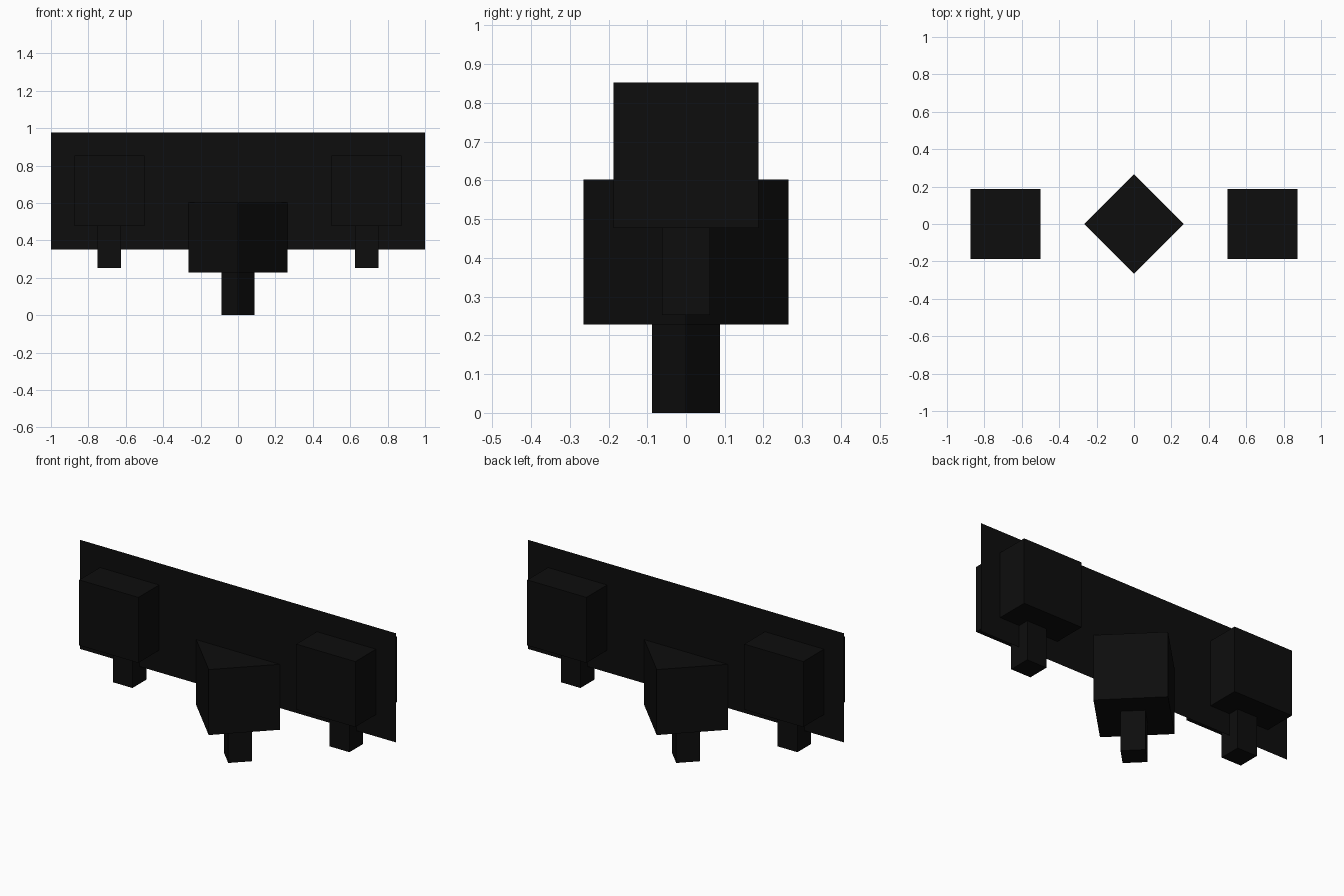
import bpy, bmesh, math
from mathutils import Matrix

if "Cube" in bpy.data.objects:
    bpy.data.objects.remove(bpy.data.objects["Cube"])

black = bpy.data.materials.new("near_black")
black.diffuse_color = (0.004, 0.004, 0.004, 1)
black.use_nodes = True
black.node_tree.nodes["Principled BSDF"].inputs["Base Color"].default_value = black.diffuse_color


def finish(name, bm):
    mesh = bpy.data.meshes.new(name)
    bm.to_mesh(mesh)
    bm.free()
    mesh.materials.append(black)
    obj = bpy.data.objects.new(name, mesh)
    bpy.context.collection.objects.link(obj)
    return obj


def square_block(name, x, width, z0, z1, turn=0.0):
    """Upright block with a square footprint, turned about its own axis."""
    bm = bmesh.new()
    bmesh.ops.create_cube(bm, size=1.0, matrix=(
        Matrix.Translation((x, 0, (z0 + z1) / 2))
        @ Matrix.Rotation(turn, 4, 'Z')
        @ Matrix.Diagonal((width, width, z1 - z0, 1))))
    return finish(name, bm)


# Paper-thin upright panel running through the middle of all the blocks
bm = bmesh.new()
corners = [(-1, 0.352), (1, 0.352), (1, 0.977), (-1, 0.977)]
bm.faces.new([bm.verts.new((x, 0, z)) for x, z in corners])
finish("back_panel", bm)

# Block on a short post: two outer ones square on, the middle one lower and turned
for side, x, base, post, turn in (
    ("left", -0.6875, 0.2525, 0.225, 0),
    ("right", 0.6875, 0.2525, 0.225, 0),
    ("middle", 0.0, 0.0, 0.2275, math.radians(45)),
):
    square_block(side + "_post", x, 0.125, base, base + post, turn)
    square_block(side + "_block", x, 0.375, base + post, base + post + 0.375, turn)
